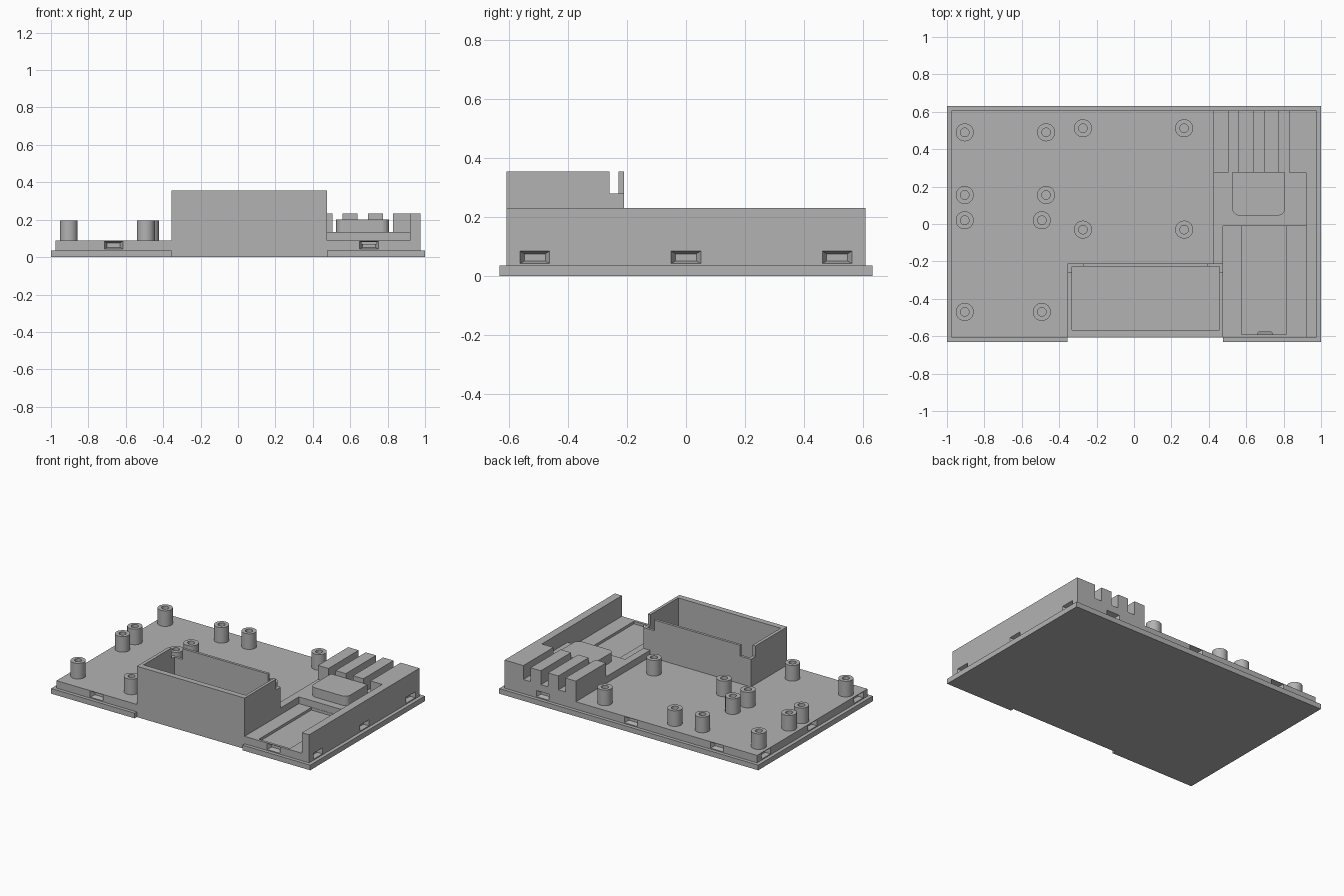
import bpy, bmesh
from math import cos, sin, pi

cube = bpy.data.objects.get("Cube")
if cube:
    bpy.data.objects.remove(cube, do_unlink=True)

# One matte grey plastic
grey = bpy.data.materials.new("grey plastic")
grey.use_nodes = True
grey.diffuse_color = (0.45, 0.45, 0.45, 1)
grey.node_tree.nodes["Principled BSDF"].inputs["Base Color"].default_value = grey.diffuse_color

BASE, FLOOR, LEDGE, WALL, BOX = 0.036, 0.088, 0.135, 0.232, 0.355
HX, HY = 0.975, 0.608      # half size of the raised deck


def finish(name, bm):
    bmesh.ops.recalc_face_normals(bm, faces=bm.faces)
    mesh = bpy.data.meshes.new(name)
    bm.to_mesh(mesh)
    bm.free()
    mesh.materials.append(grey)
    ob = bpy.data.objects.new(name, mesh)
    bpy.context.collection.objects.link(ob)
    return ob


def prism(name, points, z0, z1):
    """Extrude an outline in x, y from z0 to z1."""
    bm = bmesh.new()
    face = bm.faces.new([bm.verts.new((x, y, z0)) for x, y in points])
    top = bmesh.ops.extrude_face_region(bm, geom=[face])["geom"]
    bmesh.ops.translate(bm, vec=(0, 0, z1 - z0),
                        verts=[v for v in top if isinstance(v, bmesh.types.BMVert)])
    return finish(name, bm)


def box(name, x0, x1, y0, y1, z0, z1):
    return prism(name, [(x0, y0), (x1, y0), (x1, y1), (x0, y1)], z0, z1)


def cut(ob, cutters):
    for c in cutters:
        c.hide_render = True
        mod = ob.modifiers.new("cut", 'BOOLEAN')
        mod.operation, mod.solver, mod.object = 'DIFFERENCE', 'EXACT', c
        bpy.context.view_layer.objects.active = ob
        bpy.ops.object.modifier_apply(modifier=mod.name)
        bpy.data.objects.remove(c, do_unlink=True)


def snap_notch(axis, side, centre):
    """Tapered pocket cutter on one side of the deck."""
    bm = bmesh.new()
    edge = (HX if axis == 'x' else HY) * side
    rings = []
    for depth, half, z0, z1 in ((-0.01, 0.055, 0.04, 0.088), (0.03, 0.035, 0.052, 0.076)):
        d = edge - side * depth
        corners = [(-half, z0), (half, z0), (half, z1), (-half, z1)]
        rings.append([bm.verts.new((d, centre + t, z) if axis == 'x' else (centre + t, d, z))
                      for t, z in corners])
    for ring in rings:
        bm.faces.new(ring)
    for i in range(4):
        j = (i + 1) % 4
        bm.faces.new((rings[0][i], rings[0][j], rings[1][j], rings[1][i]))
    return finish("notch_cutter", bm)


def standoff(name, x, y, outer=0.048, inner=0.023, n=32):
    """Hollow screw post."""
    bm = bmesh.new()
    loops = []
    for r, z in ((outer, FLOOR), (outer, 0.197), (inner, 0.197), (inner, FLOOR + 0.001)):
        loops.append([bm.verts.new((x + r * cos(2 * pi * i / n), y + r * sin(2 * pi * i / n), z))
                      for i in range(n)])
    for a, b in zip(loops, loops[1:]):
        for i in range(n):
            j = (i + 1) % n
            bm.faces.new((a[i], a[j], b[j], b[i]))
    bm.faces.new(loops[0])
    bm.faces.new(loops[-1])
    ob = finish(name, bm)
    bpy.context.view_layer.objects.active = ob
    bpy.ops.object.select_all(action='DESELECT')
    ob.select_set(True)
    bpy.ops.object.shade_smooth_by_angle()


# Base flange, with its lip missing under the open box
L, R = -0.355, 0.477
prism("base_flange", [(-1, -0.632), (L, -0.632), (L, -HY), (R, -HY), (R, -0.632),
                      (1, -0.632), (1, 0.632), (-1, 0.632)], 0, BASE)

# Raised deck with snap notches, box cavity and a shallow module recess
deck = box("deck", -HX, HX, -HY, HY, BASE, FLOOR)
cavity = (-0.332, 0.457, -0.568, -0.228)
notches = [snap_notch('x', s, y) for s in (-1, 1) for y in (-0.512, 0, 0.512)]
notches += [snap_notch('y', -1, x) for x in (-0.665, 0.7)]
notches += [snap_notch('y', 1, x) for x in (-0.665, 0, 0.68)]
cut(deck, notches + [box("cavity_cutter", *cavity, 0.045, 0.2),
                     box("recess_cutter", 0.575, 0.815, -0.59, -0.012, 0.07, 0.2)])

# Open box with its two rear corners lowered
tray = box("open_box", L, R, -HY, -0.21, FLOOR, BOX)
cut(tray, [box("cavity_cutter", *cavity, 0.0, 0.5),
           box("corner_cutter", -0.5, -0.27, -0.26, -0.1, 0.28, 0.5),
           box("corner_cutter", 0.392, 0.6, -0.26, -0.1, 0.28, 0.5)])

# Wiring ledge with a strip reaching the box, and the tall side wall
prism("wiring_ledge", [(0.425, -0.21), (R, -0.21), (R, -0.01), (0.92, -0.01),
                       (0.92, HY), (0.425, HY)], FLOOR, LEDGE)
box("side_wall", 0.92, HX, -HY, HY, FLOOR, WALL)

# Cable comb
for i, (x0, x1) in enumerate(((0.425, 0.506), (0.56, 0.64), (0.695, 0.775), (0.83, 0.92))):
    box(f"cable_comb_tooth_{i + 1}", x0, x1, 0.275, HY, LEDGE, WALL)

# Clamp block with rounded front corners
r, x0, x1, y0 = 0.04, 0.525, 0.808, 0.045
arc = [i * pi / 16 for i in range(9)]
outline = [(x0 + r - r * cos(a), y0 + r - r * sin(a)) for a in arc]
outline += [(x1 - r + r * sin(a), y0 + r - r * cos(a)) for a in arc]
prism("clamp_block", outline + [(x1, 0.275), (x0, 0.275)], LEDGE, 0.2)

# Screw posts for the circuit boards
posts = [(x, y) for x in (-0.905, -0.47) for y in (0.49, 0.155)]
posts += [(x, y) for x in (-0.905, -0.493) for y in (0.02, -0.47)]
posts += [(x, y) for x in (-0.273, 0.268) for y in (0.512, -0.03)]
for i, (x, y) in enumerate(posts):
    standoff(f"screw_post_{i + 1}", x, y)
